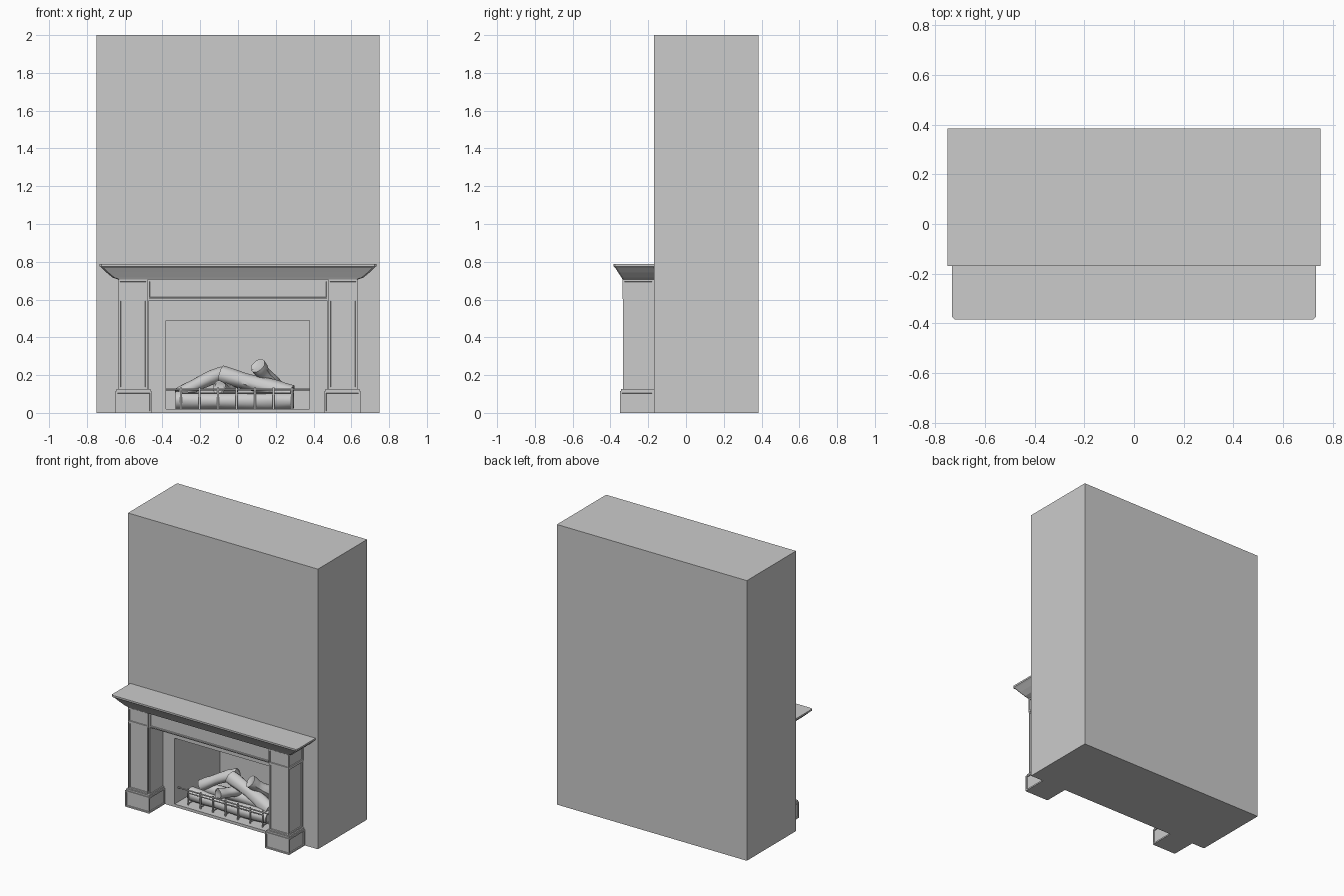
import bpy
import bmesh
import random
from math import pi, cos, sin
from mathutils import Vector

random.seed(4)
if "Cube" in bpy.data.objects:
    bpy.data.objects.remove(bpy.data.objects["Cube"], do_unlink=True)

WALL = -0.17  # front plane of the chimney breast


def finish(name, bm, smooth=False):
    bmesh.ops.recalc_face_normals(bm, faces=bm.faces)
    mesh = bpy.data.meshes.new(name)
    bm.to_mesh(mesh)
    bm.free()
    obj = bpy.data.objects.new(name, mesh)
    bpy.context.collection.objects.link(obj)
    if smooth:
        bpy.ops.object.select_all(action='DESELECT')
        obj.select_set(True)
        bpy.context.view_layer.objects.active = obj
        bpy.ops.object.shade_smooth_by_angle(angle=0.8)
    return obj


def box_mesh(x, y, z):
    bm = bmesh.new()
    bmesh.ops.create_cube(bm, size=1)
    for v in bm.verts:
        v.co = [r[0] if c < 0 else r[1] for c, r in zip(v.co, (x, y, z))]
    bm.normal_update()
    return bm


def box(name, x, y, z, inset=0, sides=True, depth=0.006):
    """Box with optional recessed panels on its front and sides."""
    bm = box_mesh(x, y, z)
    if inset:
        faces = [f for f in bm.faces
                 if f.normal.y < -0.5 or (sides and abs(f.normal.x) > 0.5)]
        bmesh.ops.inset_individual(bm, faces=faces, thickness=inset)
        bmesh.ops.inset_individual(bm, faces=faces, thickness=0.002, depth=-depth)
    return finish(name, bm)


def loft(name, rings, smooth=False):
    """Skin a list of point rings and cap both ends."""
    bm = bmesh.new()
    loops = [[bm.verts.new(p) for p in ring] for ring in rings]
    n = len(loops[0])
    for a, b in zip(loops, loops[1:]):
        for i in range(n):
            j = (i + 1) % n
            bm.faces.new((a[i], a[j], b[j], b[i]))
    bm.faces.new(loops[0])
    bm.faces.new(loops[-1])
    return finish(name, bm, smooth)


def rod(name, a, b, radius, sides=8):
    a, b = Vector(a), Vector(b)
    turn = (b - a).to_track_quat('Z', 'Y')
    circle = [turn @ Vector((cos(2 * pi * i / sides), sin(2 * pi * i / sides), 0)) * radius
              for i in range(sides)]
    return loft(name, [[p + c for c in circle] for p in (a, b)], True)


def log(name, a, b, radius, sides=16, rings=14):
    """Knobbly log with a slight bend, bark ridges and sunken cut ends."""
    a, b = Vector(a), Vector(b)
    turn = (b - a).to_track_quat('Z', 'Y')
    bend = Vector([random.uniform(-1, 1) for _ in range(3)]) * radius * 0.25
    ridge = [random.uniform(0.93, 1.06) for _ in range(sides)]

    def ring(t, scale):
        centre = a.lerp(b, t) + bend * sin(pi * t)
        swell = 1 + 0.07 * sin(9 * t + 30 * radius)
        return [centre + turn @ Vector((cos(2 * pi * i / sides), sin(2 * pi * i / sides), 0))
                * radius * scale * swell * ridge[i] * random.uniform(0.97, 1.03)
                for i in range(sides)]

    skin = [ring(k / rings, 1) for k in range(rings + 1)]
    return loft(name, [ring(0.01, 0.75), ring(0, 0.8)] + skin
                + [ring(1, 0.8), ring(0.99, 0.75)], True)


# Chimney breast with the firebox sunk into its front
bm = box_mesh((-0.75, 0.75), (WALL, 0.385), (0, 2))
front = next(f for f in bm.faces if f.normal.y < -0.5)
bmesh.ops.inset_individual(bm, faces=[front], thickness=0.05)
mid = front.calc_center_median()
for v in front.verts:
    v.co.x = -0.382 if v.co.x < mid.x else 0.378
    v.co.z = 0.02 if v.co.z < mid.z else 0.49
result = bmesh.ops.extrude_discrete_faces(bm, faces=[front])
for v in result["faces"][0].verts:
    v.co.y = 0.34
finish("chimney_breast", bm)

# Pilasters, mirrored about the centre
for side, s in (("left", 1), ("right", -1)):
    def span(inner, outer):
        return sorted((s * inner, s * outer))
    box(side + "_plinth", span(0.457, 0.648), (-0.35, WALL), (0, 0.115), 0.014)
    box(side + "_plinth_cap", span(0.464, 0.642), (-0.344, WALL), (0.115, 0.127))
    box(side + "_shaft", span(0.48, 0.632), (-0.333, WALL), (0.127, 0.603), 0.014)
    box(side + "_shaft_liner", span(0.472, 0.48), (-0.318, WALL), (0.127, 0.603))
    box(side + "_corner_block", span(0.476, 0.635), (-0.336, WALL), (0.603, 0.705), 0.014)

# Frieze between the corner blocks
box("frieze", (-0.476, 0.476), (-0.322, WALL), (0.603, 0.705), 0.012, sides=False)
box("frieze_liner", (-0.472, 0.472), (-0.314, WALL), (0.595, 0.603))


# Mantel shelf flaring outwards through a cove
def shelf_ring(half, y, z, c=0.01):
    return [(-half, WALL, z), (-half, y + c, z), (c - half, y, z),
            (half - c, y, z), (half, y + c, z), (half, WALL, z)]


loft("mantel_shelf", [shelf_ring(*p) for p in (
    (0.632, -0.335, 0.705), (0.665, -0.342, 0.717), (0.695, -0.358, 0.742),
    (0.722, -0.375, 0.768), (0.732, -0.385, 0.776), (0.732, -0.385, 0.788))])

# Fire grate
rod("grate_top_rail", (-0.385, -0.13, 0.124), (0.38, -0.13, 0.124), 0.005)
rod("grate_middle_rail", (-0.302, -0.13, 0.105), (0.287, -0.13, 0.105), 0.004)
rod("grate_back_rail", (-0.31, 0.12, 0.03), (0.295, 0.12, 0.03), 0.004)
for i in range(7):
    x = -0.302 + i * 0.098
    rod(f"grate_post_{i + 1}", (x, -0.13, 0.02), (x, -0.13, 0.135), 0.006)
    rod(f"grate_finger_{i + 1}", (x, -0.13, 0.03), (x, 0.12, 0.03), 0.004)

# Stacked logs
log("front_log", (-0.33, -0.06, 0.066), (0.295, -0.07, 0.064), 0.043)
log("back_log", (-0.31, 0.07, 0.065), (0.27, 0.08, 0.065), 0.04)
log("slanted_log", (-0.09, 0.05, 0.205), (0.285, -0.04, 0.105), 0.043)
log("left_log", (-0.315, 0.03, 0.095), (-0.075, 0.11, 0.215), 0.036)
log("upright_log", (0.105, -0.01, 0.25), (0.2, 0.11, 0.14), 0.04)
log("short_log", (-0.1, -0.085, 0.135), (-0.03, 0.1, 0.12), 0.034)
